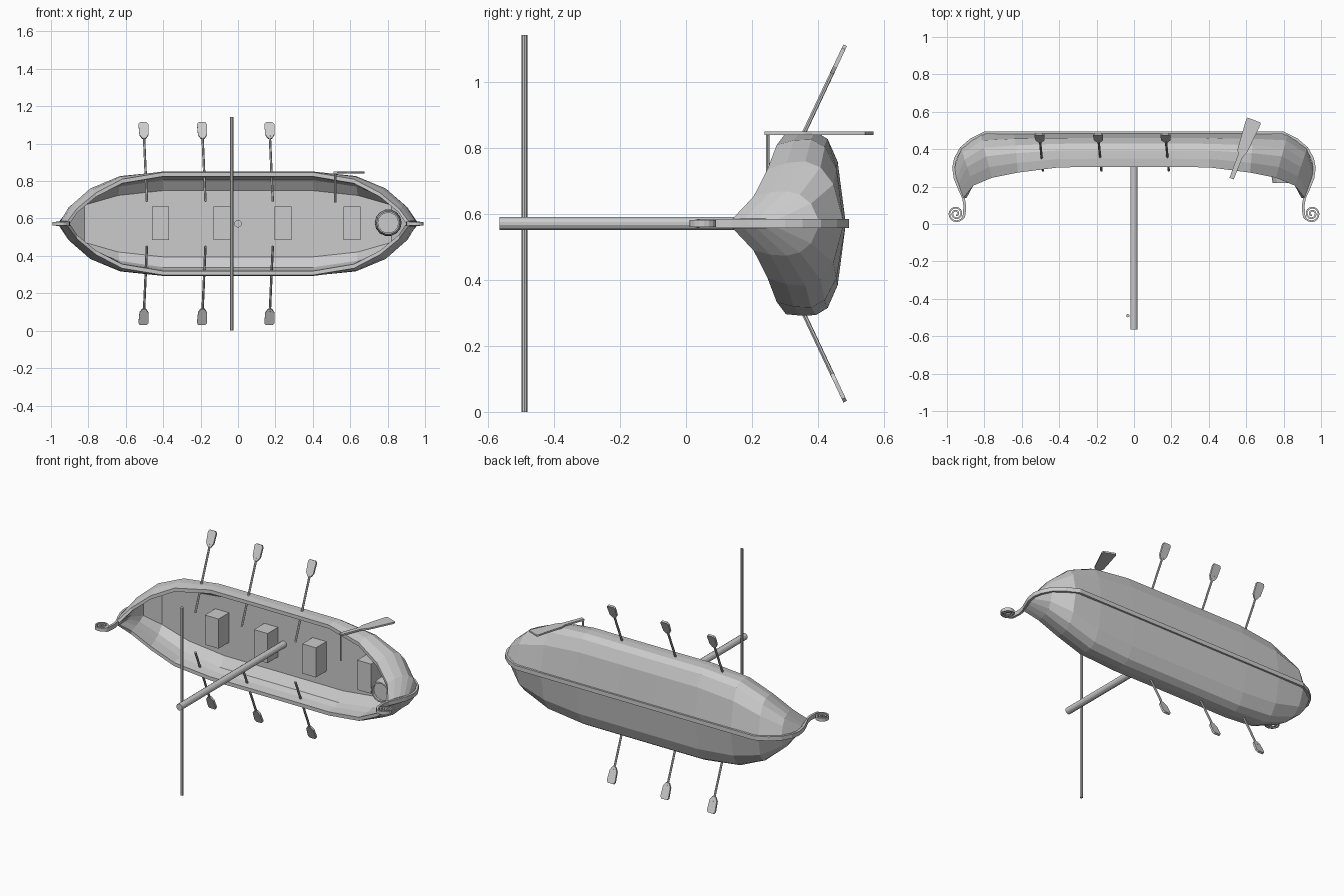
import bpy, bmesh, math
from mathutils import Vector

if "Cube" in bpy.data.objects:
    bpy.data.objects.remove(bpy.data.objects["Cube"])

ZC = 0.572  # centre plane of the ship, which lies on its side


def make(name, verts, faces):
    me = bpy.data.meshes.new(name)
    bm = bmesh.new()
    vs = [bm.verts.new(v) for v in verts]
    for f in faces:
        bm.faces.new([vs[i] for i in f])
    bmesh.ops.recalc_face_normals(bm, faces=bm.faces)
    bm.to_mesh(me)
    bm.free()
    ob = bpy.data.objects.new(name, me)
    bpy.context.collection.objects.link(ob)
    return ob


def loft(name, rings):
    """Closed rings joined into a tube with capped ends."""
    n = len(rings[0])
    verts = [p for r in rings for p in r]
    faces = []
    for k in range(len(rings) - 1):
        for i in range(n):
            j = (i + 1) % n
            faces.append((k*n + i, k*n + j, (k+1)*n + j, (k+1)*n + i))
    faces += [tuple(range(n)), tuple(range((len(rings)-1)*n, len(rings)*n))]
    return make(name, verts, faces)


def rod(name, a, b, r, sides=8):
    a, b = Vector(a), Vector(b)
    d = (b - a).normalized()
    u = d.orthogonal().normalized()
    v = d.cross(u)
    ring = [(u*math.cos(t) + v*math.sin(t))*r
            for t in (2*math.pi*i/sides for i in range(sides))]
    return loft(name, [[a + p for p in ring], [b + p for p in ring]])


def box(name, lo, hi):
    q = [(lo[0], lo[2]), (hi[0], lo[2]), (hi[0], hi[2]), (lo[0], hi[2])]
    return loft(name, [[(x, y, z) for x, z in q] for y in (lo[1], hi[1])])


# Hull: stations of rim x, rim y, half width, keel x, keel y
half = [(0.12, .305, .275, .12, .483), (0.4, .303, .275, .4, .483),
        (0.62, .275, .238, .64, .483), (0.76, .247, .165, .82, .477),
        (0.86, .205, .082, .925, .405), (0.912, .14, .013, .965, .29)]
outer = [(1, 0), (1.015, .25), (1.01, .5), (.93, .7), (.68, .87), (.04, 1)]
inner = [(1, 0), (.97, .4), (.92, .7), (.7, 1)]
rings = []
for s, st in [(-1, h) for h in reversed(half)] + [(1, h) for h in half]:
    xr, yr, hw, xk, yk = st
    bulge = 0.25 * max(0, xr - 0.5)
    o = [(s*(xr + (xk-xr)*d), yr + (yk-yr)*d,
          hw*w*(1 + bulge*4*d*(1-d)*2)) for w, d in outer]
    wi = max(hw - .022, hw*.5)
    yf = min(.44, yk - .03)
    xi = min(xr, .895)
    xf = min(xk, .9)
    n = [(s*(xi + (xf-xi)*d), yr + (yf-yr)*d, wi*w) for w, d in inner]
    ring = [(x, y, ZC+w) for x, y, w in o]
    ring += [(x, y, ZC-w) for x, y, w in reversed(o)]
    ring += [(x, y, ZC-w) for x, y, w in n]
    ring += [(x, y, ZC+w) for x, y, w in reversed(n)]
    rings.append(ring)
loft("hull", rings)

# Keel strip running into a scroll at each end
path = [(.4, .487), (.8, .487), (.87, .452), (.925, .405), (.955, .35), (.965, .3),
        (.957, .245), (.935, .19), (.912, .14), (.905, .1)]
for i in range(37):
    t = i / 36
    a = math.pi + t * 4.5 * math.pi
    r = .044 * (1 - t) + .008 * t
    path.append((.951 + r*math.cos(a), .055 + r*math.sin(a)))
path = [(-x, y) for x, y in reversed(path)] + path
rings = []
for i, p in enumerate(path):
    a, b = Vector(path[max(i-1, 0)]), Vector(path[min(i+1, len(path)-1)])
    d = (b - a).normalized()
    c = abs(i - (len(path)-1)/2) / (len(path)/2)
    t = .007 if c < .25 else .0045
    n = Vector((-d.y, d.x)) * t
    w = .013 if c < .25 else .010
    rings.append([(p[0] + k*n.x, p[1] + k*n.y, ZC + m*w)
                  for k, m in ((1, 1), (1, -1), (-1, -1), (-1, 1))])
loft("keel_and_scrolls", rings)

# Mast and yard
rod("mast", (0, -.565, ZC), (0, .45, ZC), .02, 12)
rod("yard", (-.033, -.49, 0), (-.033, -.49, 1.143), .009, 8)

# Rowing benches
for x in (-.415, -.085, .24, .61):
    box("seat", (x-.046, .34, ZC-.088), (x+.046, .445, ZC+.092))

# Oars: three per side, each a shaft and a flat blade
for s in (1, -1):
    for x in (-.487, -.174, .186):
        def at(t, dx=0, dn=0):
            # t is the distance from the centre plane, dn the blade normal
            return Vector((x - .045*(t-.12) + dx, .285 + .47*(t-.12) + dn*.9,
                           ZC + s*(t - dn*.42)))
        rod("oar_shaft", at(.12), at(.48), .0065, 6)
        prof = [(.455, .010), (.475, .024), (.53, .027), (.54, .018)]
        loft("oar_blade", [[at(t, k*w, m*.006) for k, m in
                            ((1, 1), (1, -1), (-1, -1), (-1, 1))] for t, w in prof])

# Steering oar: tiller rod and flat blade
rod("tiller", (.52, .248, .685), (.52, .248, .846), .006, 6)
a, d = Vector((.522, .243)), Vector((.117, .305)).normalized()
n = Vector((-d.y, d.x))
rings = []
for t, w in ((0, .012), (.13, .014), (.16, .027), (.325, .041), (.335, .036)):
    p = a + d*t
    rings.append([(p.x + k*w*n.x, p.y + k*w*n.y, .846 + m*.005)
                  for k, m in ((1, 1), (1, -1), (-1, -1), (-1, 1))])
loft("steering_oar", rings)

# Barrel with a recessed lid
prof = [(.42, .058), (.37, .068), (.32, .072), (.27, .07), (.22, .062),
        (.22, .054), (.235, .054)]
loft("barrel", [[(.803 + r*math.cos(2*math.pi*i/14), y,
                  .577 + r*math.sin(2*math.pi*i/14)) for i in range(14)]
                for y, r in prof])
